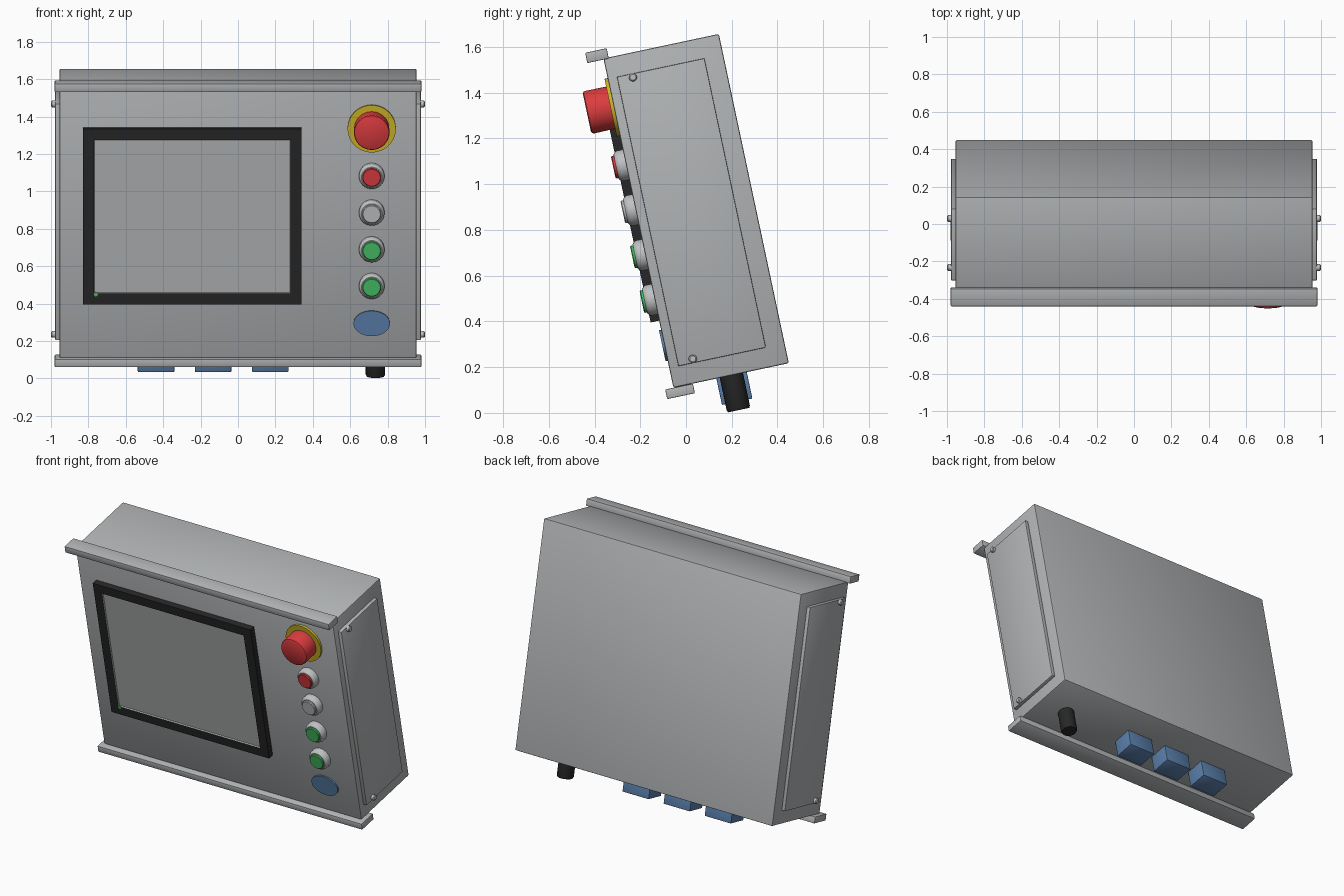
import bpy, bmesh, math
from mathutils import Matrix, Vector

if "Cube" in bpy.data.objects:
    bpy.data.objects.remove(bpy.data.objects["Cube"])

# Everything is laid out upright (y = depth, z = height) and then leaned back
LEAN = Matrix.Translation((0, -0.055, 0.11)) @ Matrix.Rotation(math.radians(12), 4, 'X')


def colour(name, r, g, b):
    m = bpy.data.materials.new(name)
    m.diffuse_color = (r, g, b, 1)
    m.use_nodes = True
    m.node_tree.nodes["Principled BSDF"].inputs["Base Color"].default_value = m.diffuse_color
    return m


METAL = colour("grey_metal", 0.44, 0.455, 0.465)
SILVER = colour("silver", 0.52, 0.53, 0.54)
SCREEN = colour("screen_grey", 0.44, 0.455, 0.465)
BLACK = colour("black", 0.02, 0.02, 0.02)
RED = colour("red", 0.70, 0.045, 0.05)
GREEN = colour("green", 0.065, 0.52, 0.13)
BLUE = colour("blue", 0.10, 0.21, 0.40)
YELLOW = colour("yellow", 0.62, 0.47, 0.02)


def finish(name, bm, *mats):
    me = bpy.data.meshes.new(name)
    bm.to_mesh(me)
    bm.free()
    for m in mats:
        me.materials.append(m)
    ob = bpy.data.objects.new(name, me)
    bpy.context.collection.objects.link(ob)
    ob.matrix_world = LEAN
    return ob


def block_mesh(x, y, z, bevel=0.0):
    bm = bmesh.new()
    bmesh.ops.create_cube(bm, size=1)
    for v in bm.verts:
        v.co = [(a + b) / 2 + c * (b - a) for c, (a, b) in zip(v.co, (x, y, z))]
    if bevel:
        bmesh.ops.bevel(bm, geom=bm.edges[:], offset=bevel, segments=2,
                        profile=0.5, affect='EDGES')
    return bm


def block(name, x, y, z, mat, bevel=0.0):
    return finish(name, block_mesh(x, y, z, bevel), mat)


def turned(name, centre, direction, profile, mat, stretch=1.0, sides=40):
    """Round part: profile of (radius, height) along a direction."""
    d = Vector(direction)
    a = Vector((0, 1, 0)) if abs(d.x) > 0.5 else Vector((1, 0, 0))
    b = d.cross(a)
    bm = bmesh.new()
    rings = []
    for r, h in profile:
        rings.append([bm.verts.new(Vector(centre) + d * h
                      + a * (r * stretch * math.cos(2 * math.pi * i / sides))
                      + b * (r * math.sin(2 * math.pi * i / sides)))
                      for i in range(sides)])
    for lo, hi in zip(rings, rings[1:]):
        for i in range(sides):
            j = (i + 1) % sides
            bm.faces.new((lo[i], lo[j], hi[j], hi[i]))
    bm.faces.new(rings[0][::-1])
    bm.faces.new(rings[-1])
    return finish(name, bm, mat)


FRONT, DOWN = (0, -1, 0), (0, 0, -1)

# Cabinet and its two front rails
block("cabinet", (-0.955, 0.955), (0, 0.516), (0, 1.472), METAL, 0.008)
block("top_rail", (-0.98, 0.98), (-0.073, 0.023), (1.467, 1.513), METAL, 0.004)
block("bottom_rail", (-0.98, 0.98), (-0.037, 0.087), (-0.043, 0.0), METAL, 0.004)

# Side covers with two screws each
for side, s in (("left", -1), ("right", 1)):
    block(side + "_cover", sorted((s * 0.95, s * 0.978)), (0.041, 0.432),
          (0.088, 1.381), METAL, 0.004)
    for place, z in (("lower", 0.106), ("upper", 1.365)):
        turned(f"{side}_{place}_screw", (s * 0.975, 0.109, z), (s, 0, 0),
               [(0.018, 0), (0.018, 0.019), (0.013, 0.024)], SILVER, sides=20)

# Display: black bezel with a slightly sunken screen
bm = block_mesh((-0.83, 0.34), (-0.038, 0), (0.3, 1.26))
bm.normal_update()
face = min(bm.faces, key=lambda f: f.calc_center_median().y)
bmesh.ops.inset_region(bm, faces=[face], thickness=0.084)
rim = bmesh.ops.inset_region(bm, faces=[face], thickness=0.005, depth=-0.008)
for f in rim["faces"] + [face]:
    f.material_index = 1
finish("display", bm, BLACK, SCREEN)
turned("display_light", (-0.76, -0.036, 0.356), FRONT,
       [(0.011, 0), (0.011, 0.005)], GREEN, sides=16)

# Emergency stop: yellow plate and red mushroom head
X = 0.715
turned("stop_plate", (X, 0, 1.255), FRONT, [(0.129, 0), (0.129, 0.014)], YELLOW, sides=48)
turned("stop_head", (X, 0, 1.255), FRONT,
       [(0.094, 0.012), (0.095, 0.108), (0.092, 0.116), (0.085, 0.12)], RED, sides=48)

# Column of push buttons
for name, z, mat in (("red", 0.997, RED), ("silver", 0.797, SILVER),
                     ("upper_green", 0.596, GREEN), ("lower_green", 0.396, GREEN)):
    turned(name + "_button_ring", (X, 0, z), FRONT,
           [(0.068, 0), (0.068, 0.026), (0.064, 0.036), (0.055, 0.044)], SILVER)
    turned(name + "_button_cap", (X, 0, z), FRONT,
           [(0.05, 0.03), (0.05, 0.053), (0.046, 0.057)], mat)

# Oval blue badge plate
turned("oval_plate", (X, 0, 0.19), FRONT, [(0.069, 0), (0.069, 0.0095)], BLUE,
       stretch=1.41, sides=48)

# Sockets and cable gland under the cabinet
for i in range(3):
    x = -0.438 + i * 0.305
    block(f"socket_{i + 1}", (x - 0.098, x + 0.098), (0.192, 0.328),
          (-0.118, 0.01), BLUE, 0.004)
turned("cable_gland", (0.735, 0.259, 0), DOWN,
       [(0.052, -0.01), (0.052, 0.146), (0.047, 0.155)], BLACK, sides=24)

# Smooth the curved surfaces, keep edges crisp
bpy.ops.object.select_all(action='SELECT')
bpy.context.view_layer.objects.active = bpy.data.objects["cabinet"]
bpy.ops.object.shade_smooth_by_angle(angle=math.radians(35))
